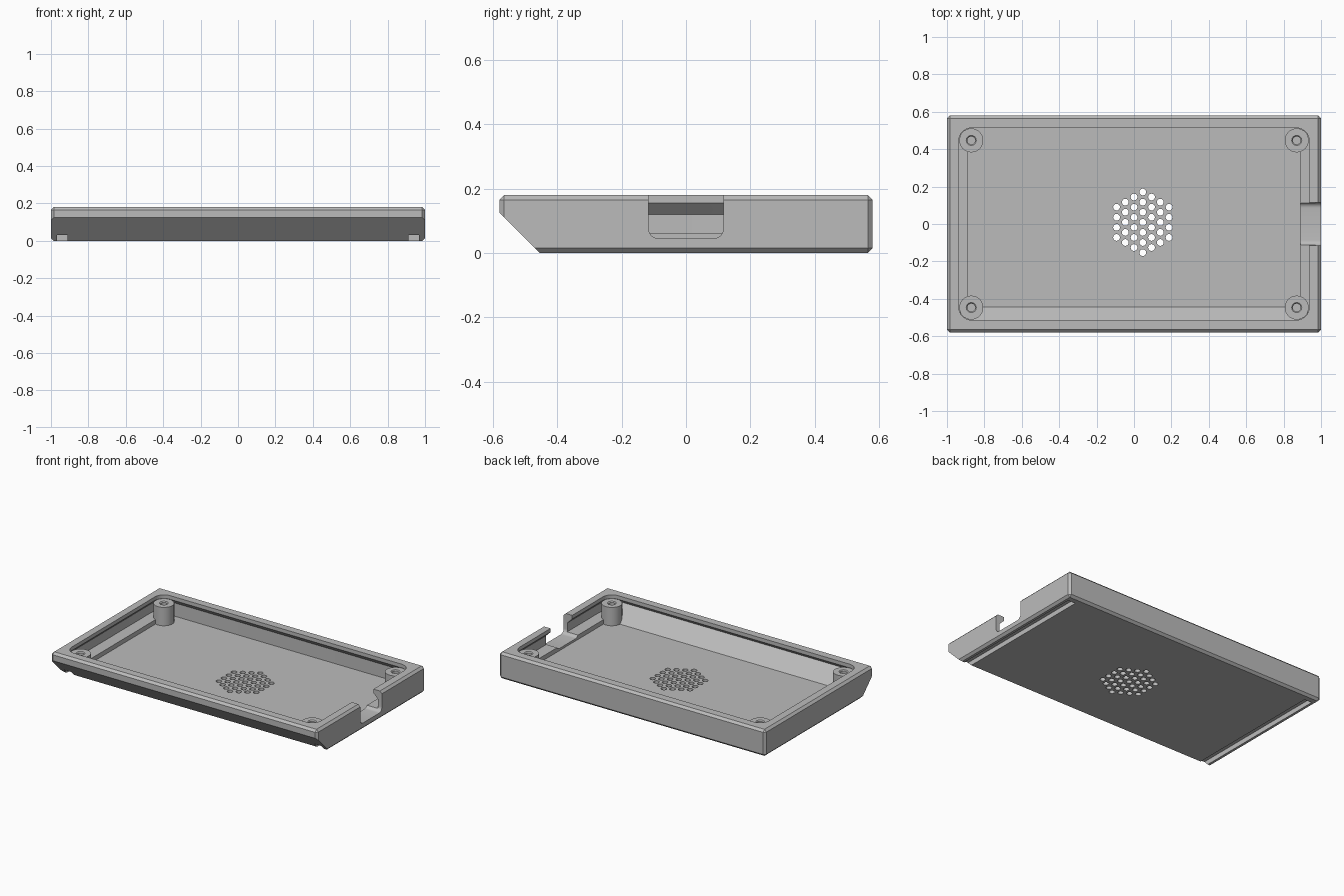
import bpy, bmesh, math
from mathutils import Vector

if "Cube" in bpy.data.objects:
    bpy.data.objects.remove(bpy.data.objects["Cube"], do_unlink=True)

HALF_X, HALF_Y, HEIGHT = 1.0, 0.58, 0.18
CHAMFER, WALL, LIP = 0.015, 0.03, 0.035
POST_X, POST_Y, POST_R, POST_TOP = 0.87, 0.447, 0.064, 0.155
SLOPE = Vector((0, -1, -1)).normalized()

grey = bpy.data.materials.new("plain grey")
grey.use_nodes = True
colour = (0.5, 0.5, 0.5, 1)
grey.diffuse_color = colour
grey.node_tree.nodes["Principled BSDF"].inputs["Base Color"].default_value = colour


def finish(bm, name):
    bmesh.ops.recalc_face_normals(bm, faces=bm.faces)
    mesh = bpy.data.meshes.new(name)
    bm.to_mesh(mesh)
    bm.free()
    mesh.materials.append(grey)
    ob = bpy.data.objects.new(name, mesh)
    bpy.context.collection.objects.link(ob)
    return ob


def add_box(bm, low, high):
    verts = bmesh.ops.create_cube(bm, size=1)["verts"]
    for v in verts:
        v.co = Vector([high[i] if v.co[i] > 0 else low[i] for i in range(3)])
    return verts


def add_cone(bm, x, y, z0, z1, r0, r1, sides):
    verts = bmesh.ops.create_cone(bm, cap_ends=True, segments=sides,
                                  radius1=r0, radius2=r1, depth=z1 - z0)["verts"]
    bmesh.ops.translate(bm, verts=verts, vec=(x, y, (z0 + z1) / 2))


def cut_front(bm, point):
    # slice away everything in front of the sloping plane and cap the cut
    geom = bm.verts[:] + bm.edges[:] + bm.faces[:]
    cut = bmesh.ops.bisect_plane(bm, geom=geom, plane_co=point, plane_no=SLOPE,
                                 clear_outer=True)["geom_cut"]
    bmesh.ops.holes_fill(bm, edges=[e for e in cut if isinstance(e, bmesh.types.BMEdge)])


def combine(target, bm, name, operation):
    tool = finish(bm, name)
    tool.hide_render = True
    mod = target.modifiers.new(name, "BOOLEAN")
    mod.operation, mod.solver, mod.object = operation, "EXACT", tool
    bpy.context.view_layer.objects.active = target
    bpy.ops.object.modifier_apply(modifier=name)
    bpy.data.objects.remove(tool, do_unlink=True)


def rounded_ring(bm, grow, z, steps=8):
    # rounded rectangle whose corners are concentric with the posts
    ring = []
    for k, (sx, sy) in enumerate([(1, 1), (-1, 1), (-1, -1), (1, -1)]):
        for i in range(steps + 1):
            a = (k + i / steps) * math.pi / 2
            r = 0.066 + grow
            ring.append(bm.verts.new((sx * POST_X + r * math.cos(a),
                                      sy * POST_Y + r * math.sin(a), z)))
    return ring


# outer body with chamfered edges
bm = bmesh.new()
add_box(bm, (-HALF_X, -HALF_Y, 0), (HALF_X, HALF_Y, HEIGHT))
bmesh.ops.bevel(bm, geom=bm.edges[:], offset=CHAMFER, segments=1, affect="EDGES")
case = finish(bm, "tray_case")

# cavity under an overhanging rim, sloped at the front
bm = bmesh.new()
rings = [rounded_ring(bm, g, z) for g, z in
         [(LIP, WALL), (LIP, 0.12), (0, 0.155), (0, 0.25)]]
for a, b in zip(rings, rings[1:]):
    for i in range(len(a)):
        j = (i + 1) % len(a)
        bm.faces.new((a[i], a[j], b[j], b[i]))
bm.faces.new(rings[0])
bm.faces.new(rings[-1])
cut_front(bm, (0, -0.443, WALL))
combine(case, bm, "cavity", "DIFFERENCE")

# raised ledges along both short sides
for s in (-1, 1):
    bm = bmesh.new()
    x = sorted((s * 0.89, s * 0.982))
    add_box(bm, (x[0], -0.56, 0.018), (x[1], 0.56, 0.06))
    combine(case, bm, "side_ledge", "UNION")

# four screw posts
bm = bmesh.new()
for sx in (-1, 1):
    for sy in (-1, 1):
        add_cone(bm, sx * POST_X, sy * POST_Y, 0.016, POST_TOP, POST_R, POST_R, 40)
combine(case, bm, "screw_posts", "UNION")

# blind screw holes with a small countersink
for r0, r1, z0, z1 in [(0.021, 0.021, 0.05, 0.2), (0.019, 0.031, 0.147, 0.159)]:
    bm = bmesh.new()
    for sx in (-1, 1):
        for sy in (-1, 1):
            add_cone(bm, sx * POST_X, sy * POST_Y, z0, z1, r0, r1, 24)
    combine(case, bm, "screw_holes", "DIFFERENCE")

# sloping lower front
bm = bmesh.new()
add_box(bm, (-1.2, -1, -0.3), (1.2, 0, 0.5))
bmesh.ops.bisect_plane(bm, geom=bm.verts[:] + bm.edges[:] + bm.faces[:],
                       plane_co=(0, -0.455, 0), plane_no=SLOPE, clear_inner=True)
bmesh.ops.holes_fill(bm, edges=[e for e in bm.edges if e.is_boundary])
combine(case, bm, "front_slope", "DIFFERENCE")

# grooves underneath, open at the front
bm = bmesh.new()
for s in (-1, 1):
    x = sorted((s * 0.912, s * 0.968))
    add_box(bm, (x[0], -0.7, -0.1), (x[1], 0.53, 0.032))
combine(case, bm, "foot_grooves", "DIFFERENCE")

# cable notch with rounded lower corners
bm = bmesh.new()
add_box(bm, (0.87, -0.116, 0.045), (1.1, 0.116, 0.3))
lower = [e for e in bm.edges if all(v.co.z < 0.1 for v in e.verts)
         and abs(e.verts[0].co.x - e.verts[1].co.x) > 0.1]
bmesh.ops.bevel(bm, geom=lower, offset=0.03, segments=6, profile=0.5, affect="EDGES")
combine(case, bm, "cable_notch", "DIFFERENCE")

# hexagonal field of round vent holes
bm = bmesh.new()
PITCH = 0.054
for col in range(-3, 4):
    count = 7 - abs(col)
    for row in range(count):
        add_cone(bm, 0.047 + col * PITCH * math.sqrt(0.75),
                 0.009 + (row - (count - 1) / 2) * PITCH, -0.05, 0.08, 0.018, 0.018, 20)
combine(case, bm, "vent_holes", "DIFFERENCE")

# smooth curves, crisp edges
bpy.ops.object.select_all(action="DESELECT")
case.select_set(True)
bpy.context.view_layer.objects.active = case
bpy.ops.object.shade_smooth_by_angle(angle=math.radians(25))
